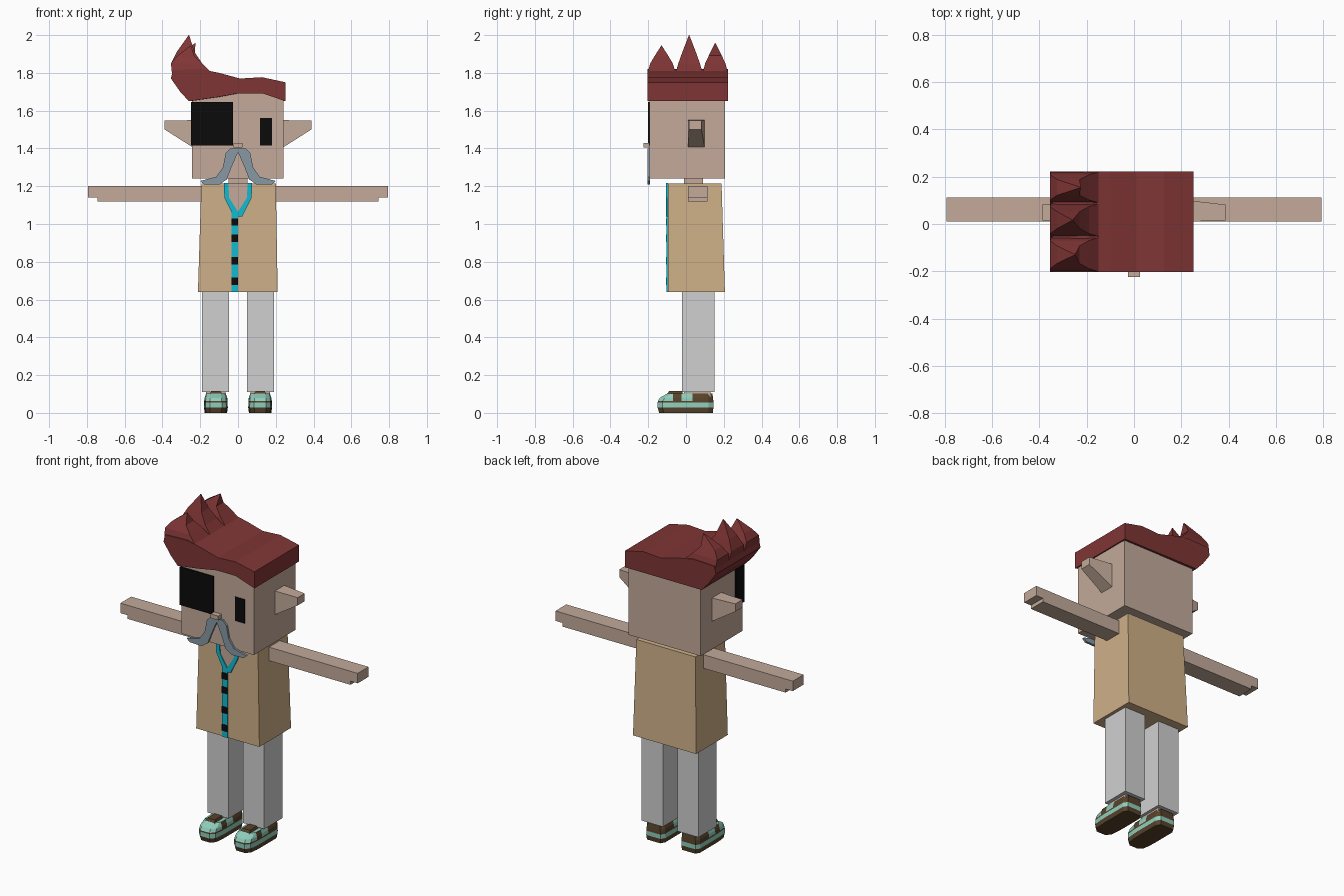
import bpy
import bmesh

if "Cube" in bpy.data.objects:
    bpy.data.objects.remove(bpy.data.objects["Cube"], do_unlink=True)


def material(name, hex_code):
    rgb = [int(hex_code[i:i + 2], 16) / 255 for i in (0, 2, 4)]
    col = [c / 12.92 if c <= 0.04045 else ((c + 0.055) / 1.055) ** 2.4 for c in rgb] + [1]
    m = bpy.data.materials.new(name)
    m.use_nodes = True
    m.diffuse_color = col
    m.node_tree.nodes["Principled BSDF"].inputs["Base Color"].default_value = col
    return m


SKIN = material("skin", "C3AA9A")
HAIR = material("dark red hair", "803535")
TAN = material("tan shirt", "CFB088")
CYAN = material("cyan trim", "14BAD0")
BLACK = material("black", "0B0B0B")
GREY = material("light grey trousers", "D0D0D0")
SLATE = material("slate moustache", "8799A5")
MINT = material("mint shoe", "90CDBB")
BROWN = material("brown shoe", "57432B")


def loft(name, rings, mats, rule=None):
    """Skin a stack of equal rings, capped at both ends."""
    bm = bmesh.new()
    loops = [[bm.verts.new(p) for p in ring] for ring in rings]
    n = len(loops[0])
    for a, b in zip(loops, loops[1:]):
        for i in range(n):
            j = (i + 1) % n
            bm.faces.new((a[i], a[j], b[j], b[i]))
    bm.faces.new(loops[0][::-1])
    bm.faces.new(loops[-1])
    bmesh.ops.recalc_face_normals(bm, faces=bm.faces)
    if rule:
        for f in bm.faces:
            f.material_index = rule(f.calc_center_median())
    me = bpy.data.meshes.new(name)
    bm.to_mesh(me)
    bm.free()
    for m in mats:
        me.materials.append(m)
    ob = bpy.data.objects.new(name, me)
    bpy.context.collection.objects.link(ob)
    return ob


def rect(x0, x1, y0, y1, z):
    return [(x0, y0, z), (x1, y0, z), (x1, y1, z), (x0, y1, z)]


def box(name, x, y, z, mat):
    return loft(name, [rect(*x, *y, z[0]), rect(*x, *y, z[1])], [mat])


def prism(name, profile, y0, y1, mat, side=1):
    """Extrude an x-z profile along y."""
    return loft(name, [[(side * x, y, z) for x, z in profile] for y in (y0, y1)], [mat])


# Head, neck, nose and face details
box("head", (-.243, .24), (-.192, .207), (1.24, 1.7), SKIN)
box("neck", (-.05, .05), (-.01, .09), (1.19, 1.26), SKIN)
box("nose", (-.025, .025), (-.225, -.18), (1.405, 1.43), SKIN)
box("eye_patch", (-.25, -.027), (-.2, -.12), (1.415, 1.645), BLACK)
box("eye", (.116, .18), (-.196, -.188), (1.415, 1.56), BLACK)

# Hair: swept profile with an arched fringe and a straight back hem
fringe = [(-.26, 1.65), (-.12, 1.67), (0, 1.692), (.127, 1.692), (.252, 1.65)]
crown = [(.252, 1.75), (.127, 1.777), (.01, 1.77), (-.1, 1.8), (-.2, 1.82),
         (-.345, 1.815), (-.355, 1.77), (-.306, 1.7)]
front = [(x, -.204, z) for x, z in fringe + crown]
back = [(x, .222, 1.65) for x, z in fringe] + [(x, .222, z) for x, z in crown]
loft("hair", [front, back], [HAIR])

# Three curled spikes: y start, y end, tip x, tip z
for i, (y0, y1, tx, tz) in enumerate([(-.204, -.055, -.25, 1.945),
                                      (-.055, .088, -.26, 2),
                                      (.088, .222, -.226, 1.958)]):
    mid = (y0 + y1) / 2
    h = (y1 - y0) / 2
    loft("hair_spike_%d" % (i + 1), [
        rect(-.35, -.14, y0, y1, 1.8),
        rect(-.355, -.19, mid - h * .8, mid + h * .8, 1.85),
        rect(-.325, -.23, mid - h * .5, mid + h * .5, 1.85 + (tz - 1.85) * .4),
        rect(tx - .001, tx + .001, mid - .001, mid + .001, tz)], [HAIR])

# Shirt, front strip and buttons
loft("shirt", [rect(-.212, .21, -.096, .206, .64),
               rect(-.194, .2, -.095, .188, 1.215)], [TAN])
prism("neckline_skin", [(-.052, 1.215), (.052, 1.215), (.052, 1.14), (0, 1.06), (-.052, 1.14)],
      -.1, -.092, SKIN)
box("shirt_strip", (-.034, 0), (-.102, -.093), (.64, 1.06), CYAN)
for i, z in enumerate((.697, .805, .925, 1.01)):
    box("button_%d" % (i + 1), (-.034, 0), (-.107, -.098), (z - .019, z + .019), BLACK)


def shoe_ring(cx, w, front_y, back_y, z):
    half = [(.75, back_y), (1, back_y - .025), (1, .035), (1, -.025), (.98, -.07),
            (.88, front_y + .025), (.5, front_y)]
    right = [(cx + w * k, max(y, front_y), z) for k, y in half]
    left = [(cx - w * k, max(y, front_y), z) for k, y in half[::-1]]
    return right + left


def shoe_colour(c):
    if c.z < .028 or .054 < c.z < .062:
        return 1
    if c.z < .054:
        return 0
    return 1 if c.y > .04 or -.075 < c.y < -.025 else 0


# Paired parts
moustache = [(0, 1.4), (.04, 1.4), (.065, 1.375), (.08, 1.3), (.115, 1.25), (.2, 1.228),
             (.18, 1.21), (.1, 1.208), (.06, 1.235), (.035, 1.3), (0, 1.38)]
collar = [(.05, 1.217), (.075, 1.217), (.072, 1.14), (.022, 1.04), (0, 1.04),
          (0, 1.065), (.048, 1.14)]
arm = [(.19, 1.118), (.745, 1.118), (.745, 1.14), (.793, 1.14), (.793, 1.2), (.19, 1.2)]
for side, label in ((1, "left"), (-1, "right")):
    prism(label + "_moustache", moustache, -.204, -.19, SLATE, side)
    prism(label + "_collar", collar, -.105, -.096, CYAN, side)
    prism(label + "_arm", arm, .01, .113, SKIN, side)

    # Ear tapers outward to a small square tip
    loft(label + "_ear", [
        [(side * x, y, z) for y, z in ((y0, z0), (y1, z0), (y1, z1), (y0, z1))]
        for x, y0, y1, z0, z1 in ((.23, .01, .1, 1.4, 1.55), (.388, .015, .082, 1.5, 1.547))],
        [SKIN])

    cx = side * .119
    box(label + "_leg", (cx - .071, cx + .071), (-.022, .152), (.11, .645), GREY)
    fx = side * .117
    box(label + "_ankle", (fx - .052, fx + .052), (-.01, .13), (.08, .115), SKIN)
    loft(label + "_shoe", [shoe_ring(fx, *r) for r in (
        (.059, -.142, .142, 0), (.063, -.15, .145, .028), (.062, -.15, .145, .054),
        (.062, -.149, .145, .062), (.06, -.138, .143, .08), (.052, -.1, .14, .102))],
        [MINT, BROWN], shoe_colour)
    loft(label + "_shoe_tongue", [rect(fx - .035, fx + .035, -.105, -.015, .09),
                                  rect(fx - .025, fx + .025, -.09, -.02, .116)], [BROWN])
